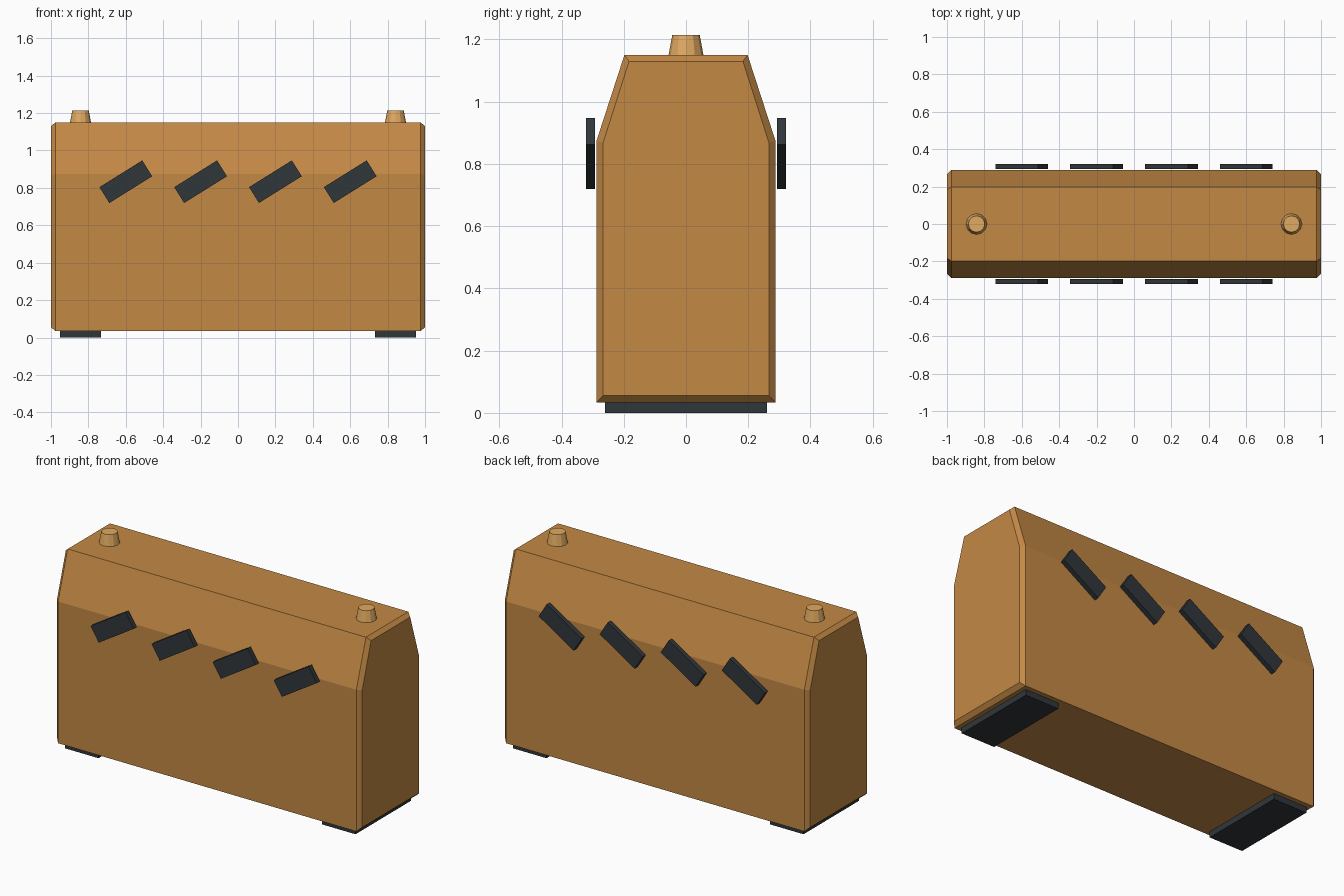
import bpy, bmesh, math

if "Cube" in bpy.data.objects:
    bpy.data.objects.remove(bpy.data.objects["Cube"])


def material(name, rgb):
    m = bpy.data.materials.new(name)
    m.diffuse_color = (*rgb, 1)
    m.use_nodes = True
    m.node_tree.nodes["Principled BSDF"].inputs["Base Color"].default_value = m.diffuse_color
    return m


BODY = material("ochre", (0.55, 0.25, 0.06))
KNOB = material("light_ochre", (0.75, 0.40, 0.12))
DARK = material("charcoal", (0.03, 0.037, 0.042))


def block(name, size, loc, mat, tilt=0.0):
    bpy.ops.mesh.primitive_cube_add(size=1, location=loc, rotation=(0, tilt, 0))
    ob = bpy.context.object
    ob.name = name
    ob.scale = size
    ob.data.materials.append(mat)
    return ob


# Body: tapered-top cross-section run along x, chamfered around both ends
def section(bottom, half, shoulder, top_half, top):
    right = [(half, bottom), (half, shoulder), (top_half, top)]
    return right + [(-y, z) for y, z in reversed(right)]


outer = section(0.034, 0.288, 0.873, 0.198, 1.15)
inner = section(0.056, 0.266, 0.869, 0.183, 1.13)
bm = bmesh.new()
rings = [[bm.verts.new((x, y, z)) for y, z in prof]
         for x, prof in ((-1, inner), (-0.977, outer), (0.977, outer), (1, inner))]
for a, b in zip(rings, rings[1:]):
    for i in range(6):
        j = (i + 1) % 6
        bm.faces.new((a[i], a[j], b[j], b[i]))
bm.faces.new(rings[0])
bm.faces.new(rings[-1])
bmesh.ops.recalc_face_normals(bm, faces=bm.faces)
mesh = bpy.data.meshes.new("body")
bm.to_mesh(mesh)
bm.free()
mesh.materials.append(BODY)
bpy.context.collection.objects.link(bpy.data.objects.new("body", mesh))

# Feet and tapered top knobs at each end
for side, sx in (("left", -1), ("right", 1)):
    block(f"foot_{side}", (0.22, 0.52, 0.036), (sx * 0.842, 0, 0.018), DARK)
    bpy.ops.mesh.primitive_cone_add(vertices=12, radius1=0.057, radius2=0.044,
                                    depth=0.07, location=(sx * 0.842, 0, 1.18))
    knob = bpy.context.object
    knob.name = f"knob_{side}"
    knob.data.materials.append(KNOB)

# Slanted stripes, four on the front and four on the back
for side, sy in (("front", -1), ("back", 1)):
    for i in range(4):
        block(f"stripe_{side}_{i + 1}", (0.27, 0.028, 0.10),
              (-0.6 + 0.4 * i, sy * 0.307, 0.833), DARK, -math.radians(32))
